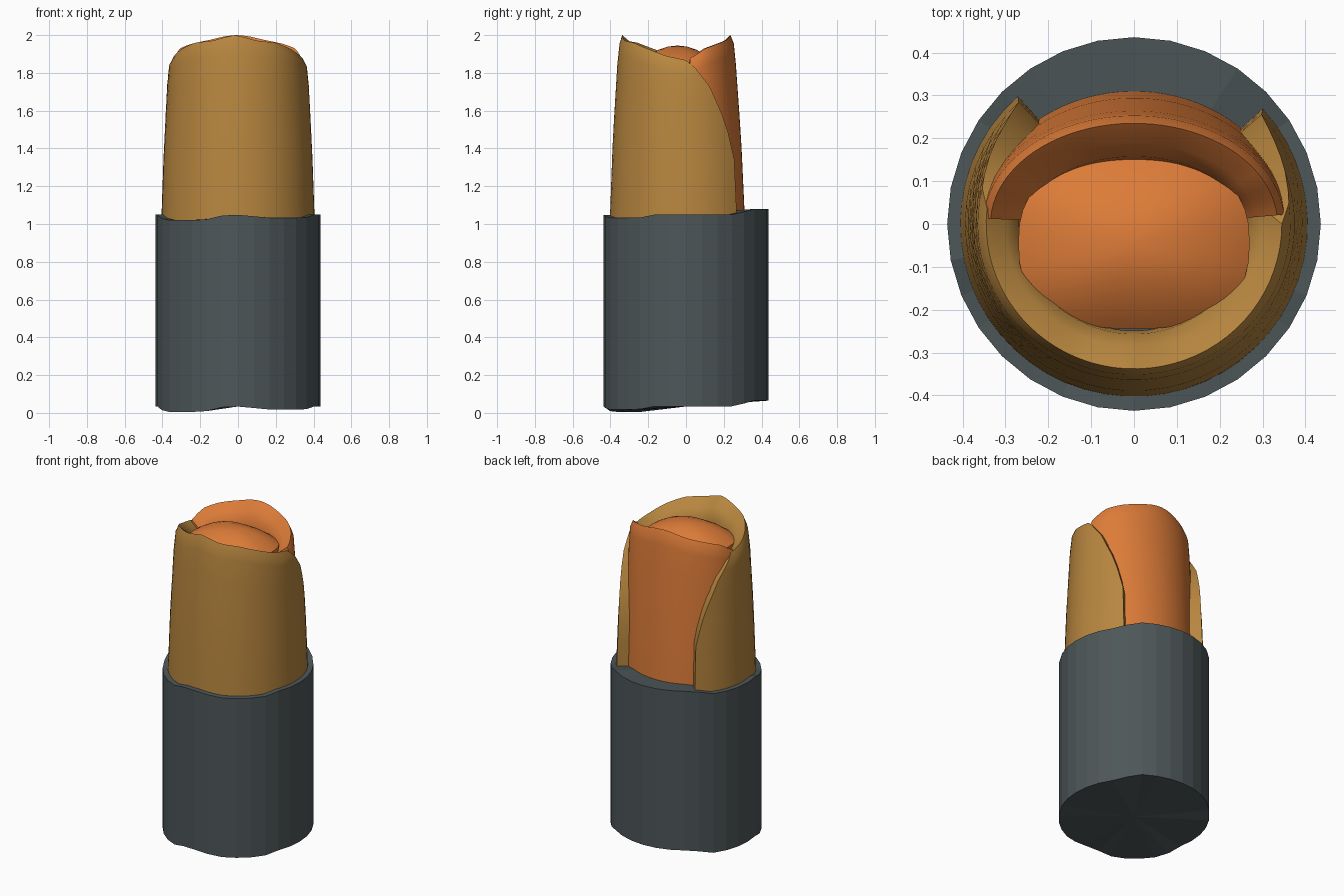
import bpy, math

if "Cube" in bpy.data.objects:
    bpy.data.objects.remove(bpy.data.objects["Cube"])


def material(name, rgb):
    m = bpy.data.materials.new(name)
    m.diffuse_color = (*rgb, 1)
    m.use_nodes = True
    m.node_tree.nodes["Principled BSDF"].inputs["Base Color"].default_value = m.diffuse_color
    return m


def interp(table, x):
    if x <= table[0][0]:
        return table[0][1]
    for (x0, y0), (x1, y1) in zip(table, table[1:]):
        if x <= x1:
            return y0 + (y1 - y0) * (x - x0) / (x1 - x0)
    return table[-1][1]


def make(name, verts, faces, mat, smooth=None):
    me = bpy.data.meshes.new(name)
    me.from_pydata(verts, [], faces)
    ob = bpy.data.objects.new(name, me)
    bpy.context.collection.objects.link(ob)
    me.materials.append(mat)
    bpy.ops.object.select_all(action='DESELECT')
    ob.select_set(True)
    bpy.context.view_layer.objects.active = ob
    bpy.ops.object.mode_set(mode='EDIT')
    bpy.ops.mesh.select_all(action='SELECT')
    bpy.ops.mesh.normals_make_consistent(inside=False)
    bpy.ops.object.mode_set(mode='OBJECT')
    if smooth:
        bpy.ops.object.shade_smooth_by_angle(angle=math.radians(smooth))
    return ob


ROWS = [0, .15, .3, .46, .6, .7, .78, .86, .92, .96, 1]
Z0 = 0.9


def petal(name, mid, spread, top, rx, ry, thick, mat, n=40):
    """Thick curved wall: up the outside, over the rim, down the inside."""
    loop = [(v, 0) for v in ROWS] + [(v, 1) for v in reversed(ROWS[:-1])]
    m = len(loop)
    verts, faces = [], []
    for i in range(n + 1):
        s = 2 * i / n - 1
        for v, inner in loop:
            off = s * interp(spread, v)
            a = math.radians(mid + off)
            z = Z0 + (interp(top, abs(off)) - Z0) * v
            t = interp(thick, v) if inner else 0
            verts.append(((interp(rx, v) - t) * math.cos(a),
                          (interp(ry, v) - t) * math.sin(a), z))
    for i in range(n):
        for j in range(m):
            k = (j + 1) % m
            faces.append((i * m + j, i * m + k, (i + 1) * m + k, (i + 1) * m + j))
    # end caps as strips between outside and inside
    for b in (0, n * m):
        for j in range(len(ROWS) - 1):
            q = [b + j, b + j + 1, b + m - 2 - j, b + m - 1 - j]
            faces.append(tuple(dict.fromkeys(q)))
    return make(name, verts, faces, mat, 40)


grey = material("dark_grey", (.075, .095, .1))
tan = material("tan", (.48, .24, .05))
orange = material("orange", (.72, .2, .04))

# Cylindrical sleeve with slightly uneven rims
offset = [(0, .035), (35, .035), (55, .065), (130, .065), (147, .035), (195, .035),
          (206, .005), (245, .005), (259, .03), (272, .034), (290, .018),
          (325, .018), (338, .035), (360, .035)]
N = 32
sv, sf = [], []
for base in (0, 1.015):
    for i in range(N):
        a = 2 * math.pi * i / N
        sv.append((.436 * math.cos(a), .436 * math.sin(a),
                   base + interp(offset, 360 * i / N)))
sv += [(0, 0, .034), (0, 0, 1.05)]
for i in range(N):
    k = (i + 1) % N
    sf += [(i, k, N + k, N + i), (k, i, 2 * N), (N + i, N + k, 2 * N + 1)]
make("sleeve", sv, sf, grey)

# Outer wrap, open at the back
petal("outer_wrap", -93,
      [(0, 135.5), (.46, 134), (.6, 129), (.7, 124), (.86, 113), (.96, 101), (1, 93)],
      [(0, 2.0), (8, 1.99), (20, 1.97), (38, 1.96), (55, 1.93), (75, 1.89), (95, 1.865)],
      [(0, .41), (.15, .405), (.5, .393), (.86, .375), (.96, .365), (1, .345)],
      [(0, .406), (.15, .402), (.5, .388), (.86, .364), (.96, .352), (1, .338)],
      [(0, .085), (.7, .1), (.86, .115), (.92, .1), (.96, .065), (1, 0)], tan)

# Inner wrap closing the back
petal("inner_wrap", 91, [(0, 86), (1, 86)],
      [(0, 2.0), (10, 1.995), (25, 1.975), (45, 1.955), (65, 1.93), (80, 1.89), (90, 1.87)],
      [(0, .36), (.8, .36), (.96, .352), (1, .335)],
      [(0, .315), (.15, .31), (.5, .292), (.86, .264), (.96, .253), (1, .235)],
      [(0, .08), (.8, .12), (.86, .115), (.92, .1), (.96, .065), (1, 0)], orange)

# Domed filling
K, R = 40, [.25, .5, .75, .9, 1]
cv, cf = [(0, -.045, 1.945)], []
for r in R + [1]:
    low = len(cv) > K * len(R)
    for i in range(K):
        a = 2 * math.pi * i / K
        c, s = math.cos(a), math.sin(a)
        x = .27 * r * math.copysign(abs(c) ** .8, c)
        y = -.045 + .20 * r * math.copysign(abs(s) ** .8, s)
        cv.append((x, y, 1.1 if low else 1.945 - .09 * r * r))
for i in range(K):
    k = (i + 1) % K
    cf.append((0, 1 + i, 1 + k))
    for j in range(len(R)):
        b = 1 + j * K
        cf.append((b + i, b + K + i, b + K + k, b + k))
cf.append(tuple(1 + len(R) * K + i for i in range(K)))
make("filling", cv, cf, orange, 40)
